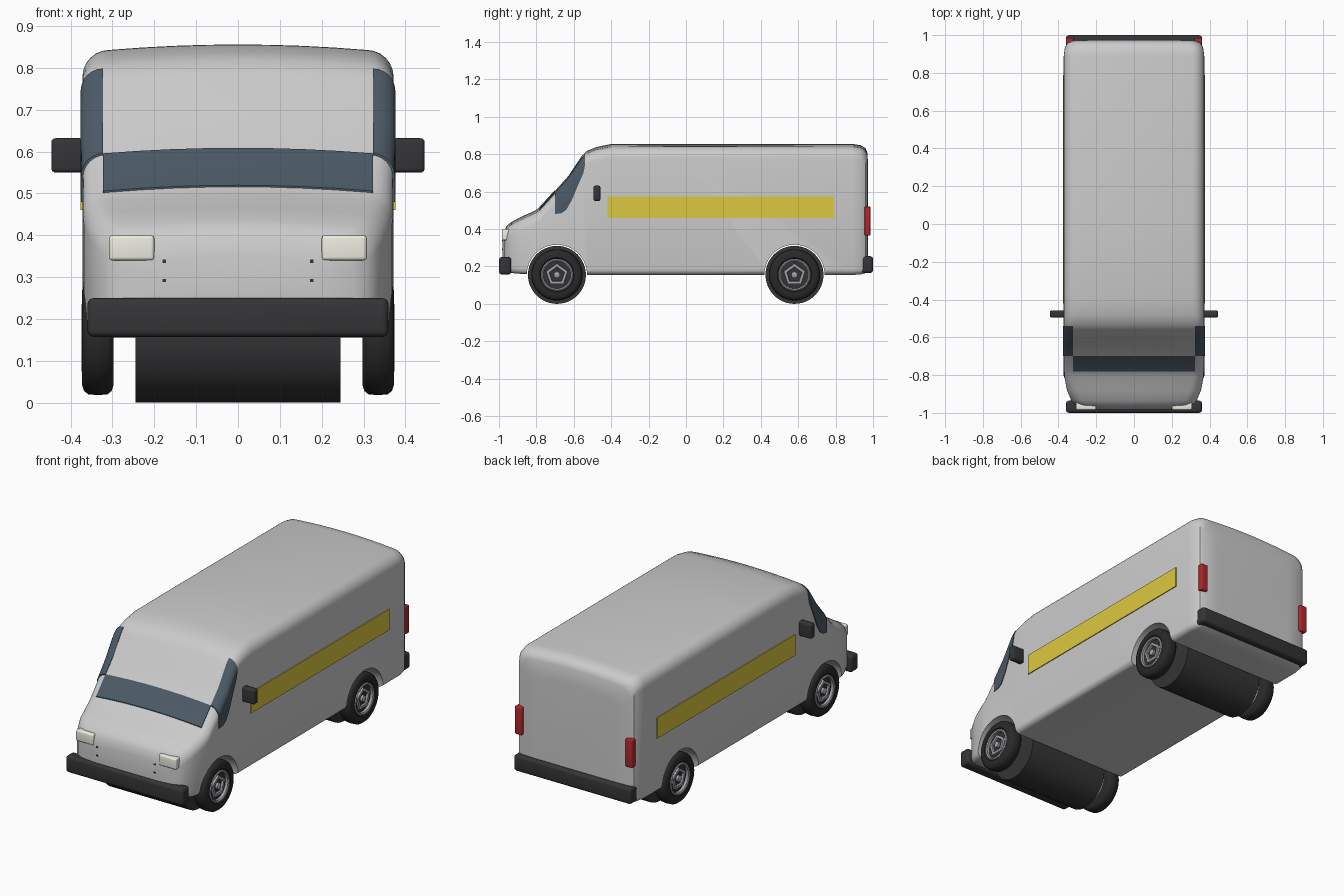
import bpy, bmesh
from math import pi, sin, cos, radians

if "Cube" in bpy.data.objects:
    bpy.data.objects.remove(bpy.data.objects["Cube"])

def mat(name, rgb):
    m = bpy.data.materials.new(name)
    m.diffuse_color = (*rgb, 1)
    m.use_nodes = True
    m.node_tree.nodes["Principled BSDF"].inputs["Base Color"].default_value = m.diffuse_color
    return m

DARK = mat("dark_rubber", (0.035, 0.035, 0.038))
TYRE = mat("tyre_black", (0.022, 0.022, 0.022))
GLASS = mat("glass", (0.07, 0.10, 0.13))
YELLOW = mat("yellow", (0.72, 0.58, 0.05))
RED = mat("red", (0.45, 0.02, 0.025))
LAMP = mat("lamp", (0.85, 0.85, 0.76))
METAL = mat("metal", (0.36, 0.37, 0.39))

def finish(name, bm, m=None, angle=35):
    bmesh.ops.recalc_face_normals(bm, faces=bm.faces)
    me = bpy.data.meshes.new(name)
    bm.to_mesh(me)
    bm.free()
    o = bpy.data.objects.new(name, me)
    bpy.context.collection.objects.link(o)
    if m:
        me.materials.append(m)
    smooth(o, angle)
    return o

def smooth(o, angle=35):
    bpy.ops.object.select_all(action='DESELECT')
    o.select_set(True)
    bpy.context.view_layer.objects.active = o
    bpy.ops.object.shade_smooth_by_angle(angle=radians(angle))

def box(name, lo, hi, m=None, bevel=0.0):
    bm = bmesh.new()
    bmesh.ops.create_cube(bm, size=1)
    for v in bm.verts:
        for i in range(3):
            v.co[i] = (lo[i] + hi[i]) / 2 + v.co[i] * (hi[i] - lo[i])
    if bevel:
        bmesh.ops.bevel(bm, geom=bm.edges[:], offset=bevel, segments=4, profile=0.5, affect='EDGES')
    return finish(name, bm, m)

def loft(bm, rings, closed=False):
    rows = [[bm.verts.new(p) for p in r] for r in rings]
    for a, b in zip(rows, rows[1:] + rows[:1] if closed else rows[1:]):
        for i in range(len(a)):
            j = (i + 1) % len(a)
            bm.faces.new((a[i], a[j], b[j], b[i]))
    if not closed:
        bm.faces.new(rows[0])
        bm.faces.new(rows[-1])

def lathe(name, prof, y, z, m=None, seg=48, closed=False, side=1):
    """Spin (x, radius) points about an axle parallel to x."""
    bm = bmesh.new()
    rings = [[(side * x, y + r * sin(2 * pi * k / seg), z + r * cos(2 * pi * k / seg))
              for k in range(seg)] for x, r in prof]
    loft(bm, rings, closed)
    return finish(name, bm, m)

def prism(name, pts, x0, x1):
    bm = bmesh.new()
    loft(bm, [[(x, y, z) for y, z in pts] for x in (x0, x1)])
    return finish(name, bm)

def boolean(o, tool, op):
    tool.hide_render = True
    md = o.modifiers.new("cut", 'BOOLEAN')
    md.operation, md.object, md.solver = op, tool, 'EXACT'
    bpy.context.view_layer.objects.active = o
    bpy.ops.object.modifier_apply(modifier=md.name)
    bpy.data.objects.remove(tool)
    smooth(o)

# Body stations front to back: y, half width, bottom, top, top corner radius
STATIONS = [(-0.982, 0.20, 0.24, 0.355, 0.05), (-0.972, 0.275, 0.20, 0.395, 0.06),
            (-0.958, 0.31, 0.18, 0.418, 0.06), (-0.935, 0.332, 0.165, 0.437, 0.06),
            (-0.88, 0.355, 0.16, 0.466, 0.06), (-0.81, 0.368, 0.158, 0.497, 0.06),
            (-0.78, 0.370, 0.156, 0.517, 0.06), (-0.70, 0.371, 0.155, 0.605, 0.055),
            (-0.63, 0.372, 0.155, 0.683, 0.05), (-0.56, 0.372, 0.155, 0.787, 0.05),
            (-0.53, 0.372, 0.155, 0.818, 0.055), (-0.48, 0.372, 0.155, 0.838, 0.06),
            (-0.40, 0.372, 0.155, 0.855, 0.065), (0.0, 0.372, 0.155, 0.856, 0.065),
            (0.89, 0.372, 0.155, 0.855, 0.065), (0.935, 0.366, 0.157, 0.848, 0.065),
            (0.96, 0.352, 0.165, 0.832, 0.065), (0.97, 0.33, 0.18, 0.808, 0.065),
            (0.974, 0.25, 0.25, 0.73, 0.06)]

def hull(name, off=0.0, m=None):
    rings = []
    for y, w, zb, zt, r in STATIONS:
        w, zt, crown, rb = w + off, zt + off, 0.013, 0.03
        half = []
        for k in range(5):
            a = -pi / 2 + k * pi / 8
            half.append((w - rb + rb * cos(a), zb + rb + rb * sin(a)))
        for k in range(7):
            a = k * pi / 12
            half.append((w - r + r * cos(a), zt - crown - r + r * sin(a)))
        for k in (0.75, 0.5, 0.25):
            half.append((k * (w - r), zt - crown * k * k))
        ring = half + [(0, zt)] + [(-x, z) for x, z in reversed(half)]
        rings.append([(x, y, z) for x, z in ring])
    bm = bmesh.new()
    loft(bm, rings)
    return finish(name, bm, m)

AXLES = {"front": -0.69, "rear": 0.58}
WZ = 0.155

# Shell with wheel arches cut through
body = hull("van_body")
for y in AXLES.values():
    boolean(body, lathe("arch_cutter", [(-0.5, 0.161), (0.5, 0.161)], y, WZ, seg=64), 'DIFFERENCE')

# Glass trimmed from a slightly larger shell
screen = hull("windscreen", 0.004, GLASS)
boolean(screen, box("screen_trim", (-0.323, -0.782, 0.45), (0.323, -0.70, 0.7)), 'INTERSECT')
WINDOW = [(-0.70, 0.48), (-0.665, 0.485), (-0.64, 0.503), (-0.61, 0.555), (-0.575, 0.64),
          (-0.548, 0.70), (-0.54, 0.74), (-0.54, 0.82), (-0.70, 0.82)]
for s, side in ((1, "right"), (-1, "left")):
    win = hull(side + "_quarter_window", 0.004, GLASS)
    boolean(win, prism("window_trim", WINDOW, s * 0.323, s * 0.45), 'INTERSECT')

# Bumpers
box("front_bumper", (-0.36, -1.0, 0.157), (0.36, -0.935, 0.25), DARK, 0.016)
box("rear_bumper", (-0.36, 0.935, 0.165), (0.36, 1.0, 0.255), DARK, 0.016)

def sided(name, s, x0, x1, y0, y1, z0, z1, m, bevel=0.0):
    xs = sorted((s * x0, s * x1))
    box(name, (xs[0], y0, z0), (xs[1], y1, z1), m, bevel)

for s, side in ((1, "right"), (-1, "left")):
    # Stripe, mirror and lamps
    sided(side + "_stripe", s, 0.36, 0.377, -0.42, 0.79, 0.46, 0.575, YELLOW)
    sided(side + "_mirror", s, 0.368, 0.446, -0.495, -0.458, 0.55, 0.632, DARK, 0.01)
    sided(side + "_headlight", s, 0.20, 0.308, -0.984, -0.945, 0.34, 0.40, LAMP, 0.008)
    sided(side + "_tail_light", s, 0.318, 0.36, 0.955, 0.986, 0.365, 0.52, RED, 0.005)
    for i, z in enumerate((0.292, 0.338)):
        sided(f"{side}_grille_tip_{i}", s, 0.172, 0.181, -0.984, -0.96, z - 0.004, z + 0.004, DARK)
    # Wheels
    for end, y in AXLES.items():
        n = f"{end}_{side}_"
        lathe(n + "tyre", [(0.297, 0.085), (0.297, 0.112), (0.302, 0.127), (0.312, 0.135),
                           (0.335, 0.137), (0.358, 0.135), (0.368, 0.127), (0.373, 0.112),
                           (0.373, 0.092), (0.366, 0.085)], y, WZ, TYRE, closed=True, side=s)
        lathe(n + "rim_ring", [(0.30, 0.086), (0.37, 0.086), (0.374, 0.08), (0.37, 0.073),
                               (0.30, 0.07)], y, WZ, METAL, closed=True, side=s)
        lathe(n + "wheel_disc", [(0.31, 0.08), (0.355, 0.08)], y, WZ, DARK, side=s)
        lathe(n + "star", [(0.35, 0.062), (0.366, 0.06), (0.368, 0.05), (0.366, 0.043),
                           (0.35, 0.041)], y, WZ, METAL, seg=5, closed=True, side=s)
        lathe(n + "hub", [(0.35, 0.017), (0.368, 0.017), (0.372, 0.011)], y, WZ, METAL, seg=20, side=s)

# Dark drums between each pair of wheels
for end, y in AXLES.items():
    lathe(end + "_axle_drum", [(-0.245, 0.155), (0.245, 0.155)], y, WZ, DARK, seg=48)
